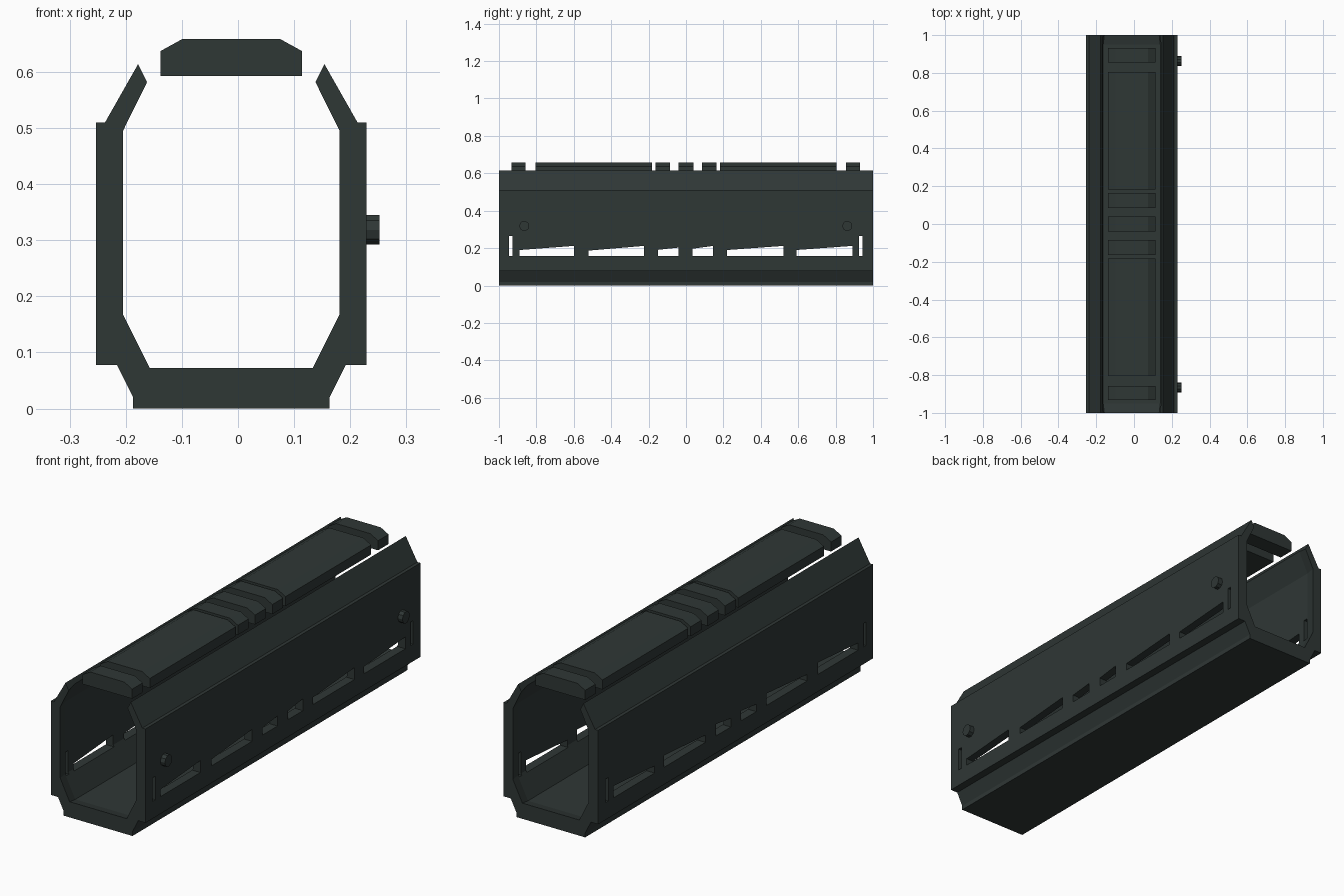
import bpy, bmesh, math

if "Cube" in bpy.data.objects:
    bpy.data.objects.remove(bpy.data.objects["Cube"])

CX = -0.012  # the shell is slightly off centre because of the side bolts

mat = bpy.data.materials.new("dark green grey")
mat.diffuse_color = (0.028, 0.038, 0.036, 1)
mat.use_nodes = True
mat.node_tree.nodes["Principled BSDF"].inputs["Base Color"].default_value = mat.diffuse_color


def loft(bm, rings):
    """Skin closed rings of equal length and cap both ends."""
    loops = [[bm.verts.new(p) for p in r] for r in rings]
    n = len(loops[0])
    for a, b in zip(loops, loops[1:]):
        for i in range(n):
            j = (i + 1) % n
            bm.faces.new((a[i], a[j], b[j], b[i]))
    bm.faces.new(loops[0])
    bm.faces.new(loops[-1])


def finish(bm, name):
    bmesh.ops.recalc_face_normals(bm, faces=bm.faces)
    me = bpy.data.meshes.new(name)
    bm.to_mesh(me)
    bm.free()
    me.materials.append(mat)
    ob = bpy.data.objects.new(name, me)
    bpy.context.collection.objects.link(ob)
    return ob


def section(half, y):
    """Mirror a half profile (x, z) into a full closed ring at y."""
    pts = half + [(-x, z) for x, z in reversed(half)]
    return [(x + CX, y, z) for x, z in pts]


# Shell: open-topped octagonal tube, inner wall slightly recessed between the ends
outer = [(0.175, 0), (0.175, 0.02), (0.204, 0.078), (0.241, 0.078),
         (0.241, 0.51), (0.225, 0.51), (0.166, 0.614)]
inner_end = [(0.150, 0.582), (0.193, 0.495), (0.193, 0.168), (0.145, 0.072)]
inner_mid = [(0.155, 0.592), (0.203, 0.497), (0.203, 0.165), (0.151, 0.062)]
bm = bmesh.new()
loft(bm, [section(outer + inner, y) for y, inner in
          ((-1, inner_end), (-0.95, inner_mid), (0.95, inner_mid), (1, inner_end))])
shell = finish(bm, "shell")

# Side slots: (y start, y end, top at start, top at end), cut through both walls
slots = [(-0.89, -0.6, 0.19, 0.212), (-0.52, -0.225, 0.187, 0.212),
         (-0.15, -0.04, 0.191, 0.203), (0.035, 0.145, 0.197, 0.212),
         (0.22, 0.52, 0.19, 0.212), (0.59, 0.89, 0.19, 0.212),
         (-0.947, -0.928, 0.265, 0.265), (0.926, 0.945, 0.265, 0.265)]
bm = bmesh.new()
for y0, y1, z0, z1 in slots:
    loft(bm, [[(x, y0, 0.157), (x, y1, 0.157), (x, y1, z1), (x, y0, z0)]
              for x in (-0.5, 0.5)])
cutter = finish(bm, "slot_cutter")
cutter.hide_render = True
mod = shell.modifiers.new("slots", 'BOOLEAN')
mod.operation = 'DIFFERENCE'
mod.solver = 'EXACT'
mod.object = cutter
bpy.context.view_layer.objects.active = shell
bpy.ops.object.modifier_apply(modifier=mod.name)
bpy.data.objects.remove(cutter)

# Top rail: separate chamfered blocks
rail = [(0.1265, 0.593), (0.1265, 0.637), (0.0865, 0.659)]
blocks = [(-0.933, -0.857), (-0.805, -0.182), (-0.164, -0.086), (-0.04, 0.04),
          (0.086, 0.164), (0.182, 0.805), (0.855, 0.931)]
for k, (y0, y1) in enumerate(blocks):
    bm = bmesh.new()
    loft(bm, [section(rail, y0), section(rail, y1)])
    finish(bm, f"top_rail_block_{k + 1}")

# Bolts on the right side
for name, y in (("front_bolt", -0.865), ("rear_bolt", 0.862)):
    bm = bmesh.new()
    ring = [(math.cos(k * math.tau / 10) * 0.0265, math.sin(k * math.tau / 10) * 0.0278)
            for k in range(10)]
    loft(bm, [[(x, y + a, 0.3185 + b) for a, b in ring] for x in (0.215, 0.252)])
    finish(bm, name)
